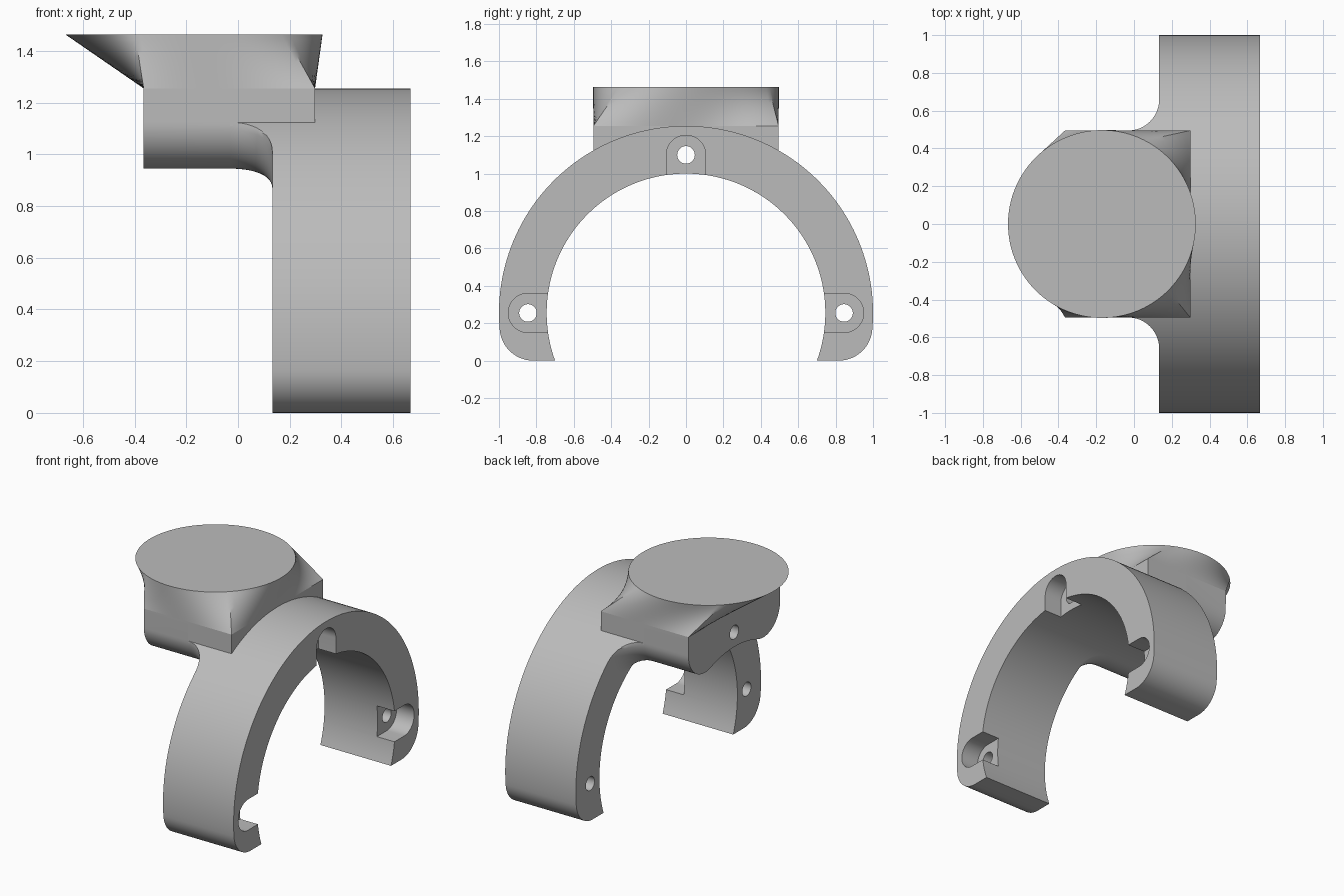
import bpy, bmesh, math
from math import sin, cos, pi, radians, sqrt

cube = bpy.data.objects.get("Cube")
if cube:
    bpy.data.objects.remove(cube)

grey = bpy.data.materials.new("plain grey")
grey.use_nodes = True
GREY = (0.5, 0.5, 0.5, 1)
grey.diffuse_color = GREY
grey.node_tree.nodes["Principled BSDF"].inputs["Base Color"].default_value = GREY

CZ = 0.255                      # height of the arch axis
OUTER, INNER = 1.0, 0.745       # arch radii
X0, X1 = 0.133, 0.667           # arch ends
BX0, BX1, HALF = -0.365, 0.298, 0.495   # mounting block
TOP, DISC_Z = 1.255, 1.463
ROUND, FLARE = 0.18, 0.163      # edge and blend radii


def loft(name, sections):
    """Skin closed sections of equal point count and cap both ends."""
    bm = bmesh.new()
    rings = [[bm.verts.new(p) for p in s] for s in sections]
    n = len(rings[0])
    for a, b in zip(rings, rings[1:]):
        for i in range(n):
            j = (i + 1) % n
            bm.faces.new((a[i], a[j], b[j], b[i]))
    bm.faces.new(rings[0])
    bm.faces.new(rings[-1])
    bmesh.ops.remove_doubles(bm, verts=bm.verts, dist=1e-5)
    bmesh.ops.recalc_face_normals(bm, faces=bm.faces)
    mesh = bpy.data.meshes.new(name)
    bm.to_mesh(mesh)
    bm.free()
    mesh.materials.append(grey)
    obj = bpy.data.objects.new(name, mesh)
    bpy.context.collection.objects.link(obj)
    return obj


def prism(name, yz, xa, xb):
    return loft(name, [[(x, y, z) for y, z in yz] for x in (xa, xb)])


def arc(cy, cz, r, a0, a1, n):
    return [(cy + r * cos(a0 + (a1 - a0) * i / n),
             cz + r * sin(a0 + (a1 - a0) * i / n)) for i in range(n + 1)]


def activate(obj):
    bpy.ops.object.select_all(action='DESELECT')
    obj.select_set(True)
    bpy.context.view_layer.objects.active = obj


def cut(obj, cutters):
    activate(obj)
    for c in cutters:
        mod = obj.modifiers.new("cut", 'BOOLEAN')
        mod.operation, mod.solver, mod.object = 'DIFFERENCE', 'EXACT', c
        bpy.ops.object.modifier_apply(modifier=mod.name)


def smooth(obj, angle=30):
    activate(obj)
    bpy.ops.object.shade_smooth_by_angle(angle=radians(angle))


# Arch: half ring with rounded outer feet
foot_y = sqrt((OUTER - ROUND) ** 2 - (CZ - ROUND) ** 2)
foot_a = math.atan2(ROUND - CZ, foot_y)
inner_a = math.asin(-CZ / INNER)
right_foot = arc(foot_y, ROUND, ROUND, -pi / 2, foot_a, 14)
left_foot = [(-y, z) for y, z in reversed(right_foot)]
outline = (right_foot + arc(0, CZ, OUTER, foot_a, pi - foot_a, 96)[1:-1] + left_foot
           + arc(0, CZ, INNER, pi - inner_a, inner_a, 96))
arch = prism("arch", outline, X0, X1)


# Bolt holes and open pockets, at both sides and the crown
def turned(points, a):
    return [(y * cos(a) - z * sin(a), CZ + y * sin(a) + z * cos(a)) for y, z in points]


BOLT_R = 0.845
slot = arc(BOLT_R, 0, 0.105, -pi / 2, pi / 2, 24) + [(0.65, 0.105), (0.65, -0.105)]
hole = arc(BOLT_R, 0, 0.047, 0, 2 * pi, 32)[:-1]
pockets, holes = [], []
for a in (0, pi / 2, pi):
    pockets.append(prism("pocket_cutter", turned(slot, a), X1 - 0.133, X1 + 0.1))
    holes.append(prism("hole_cutter", turned(hole, a), -0.6, X1 + 0.1))
cut(arch, pockets + holes)


# Bracket: block with rounded lower edges, flaring into the arch face
def bracket_section(x, side, flat):
    cy = side - ROUND
    cz = CZ + sqrt((INNER + ROUND) ** 2 - cy ** 2)
    lean = math.atan2(cz - CZ, cy)
    half = arc(0, CZ, INNER, pi / 2, lean, 20)
    half += arc(cy, cz, ROUND, lean - pi, 0, 20)[1:]
    clamped = []
    for y, z in half:
        k = min(1, OUTER / math.hypot(y, z - CZ))
        clamped.append((y * k, CZ + (z - CZ) * k))
    if flat:
        lid = [(side * (1 - i / 24), TOP) for i in range(25)]
    else:
        lid = arc(0, CZ, OUTER, math.acos(side / OUTER), pi / 2, 24)
    half = clamped + lid
    full = half + [(-y, z) for y, z in reversed(half[1:-1])]
    return [(x, y, z) for y, z in full]


start = X0 - FLARE
sections = [bracket_section(BX0, HALF, True), bracket_section(start, HALF, True)]
for i in range(13):
    t = i / 12 * pi / 2
    sections.append(bracket_section(start + FLARE * sin(t),
                                    HALF + FLARE * (1 - cos(t)), False))
bracket = loft("bracket", sections)
cut(bracket, [holes[1]])

# Flat pad carrying the block over the arch
pad = prism("pad", [(-HALF, 1.11), (HALF, 1.11), (HALF, TOP), (-HALF, TOP)], start, BX1)
cut(pad, [holes[1]])

# Head: rectangle lofted to a round disc, matched by length around the rim
DISC_X, DISC_R = -0.17, 0.497
corners = [(BX1, -HALF), (BX1, HALF), (BX0, HALF), (BX0, -HALF)]
width, depth = BX1 - BX0, 2 * HALF
perimeter = 2 * (width + depth)
base, rim, done = [], [], 0
for k, length in enumerate((depth, width, depth, width)):
    (xa, ya), (xb, yb) = corners[k], corners[(k + 1) % 4]
    for i in range(32):
        f = i / 32
        base.append((xa + (xb - xa) * f, ya + (yb - ya) * f))
        a = -pi / 4 + 2 * pi * (done + f * length) / perimeter
        rim.append((DISC_X + DISC_R * cos(a), DISC_R * sin(a)))
    done += length
ROWS = 10
head = loft("head", [[(p[0] + (q[0] - p[0]) * r / ROWS, p[1] + (q[1] - p[1]) * r / ROWS,
                       TOP + (DISC_Z - TOP) * r / ROWS) for p, q in zip(base, rim)]
                     for r in range(ROWS + 1)])

for part in (arch, bracket, pad, head):
    smooth(part)
for c in pockets + holes:
    bpy.data.objects.remove(c)
